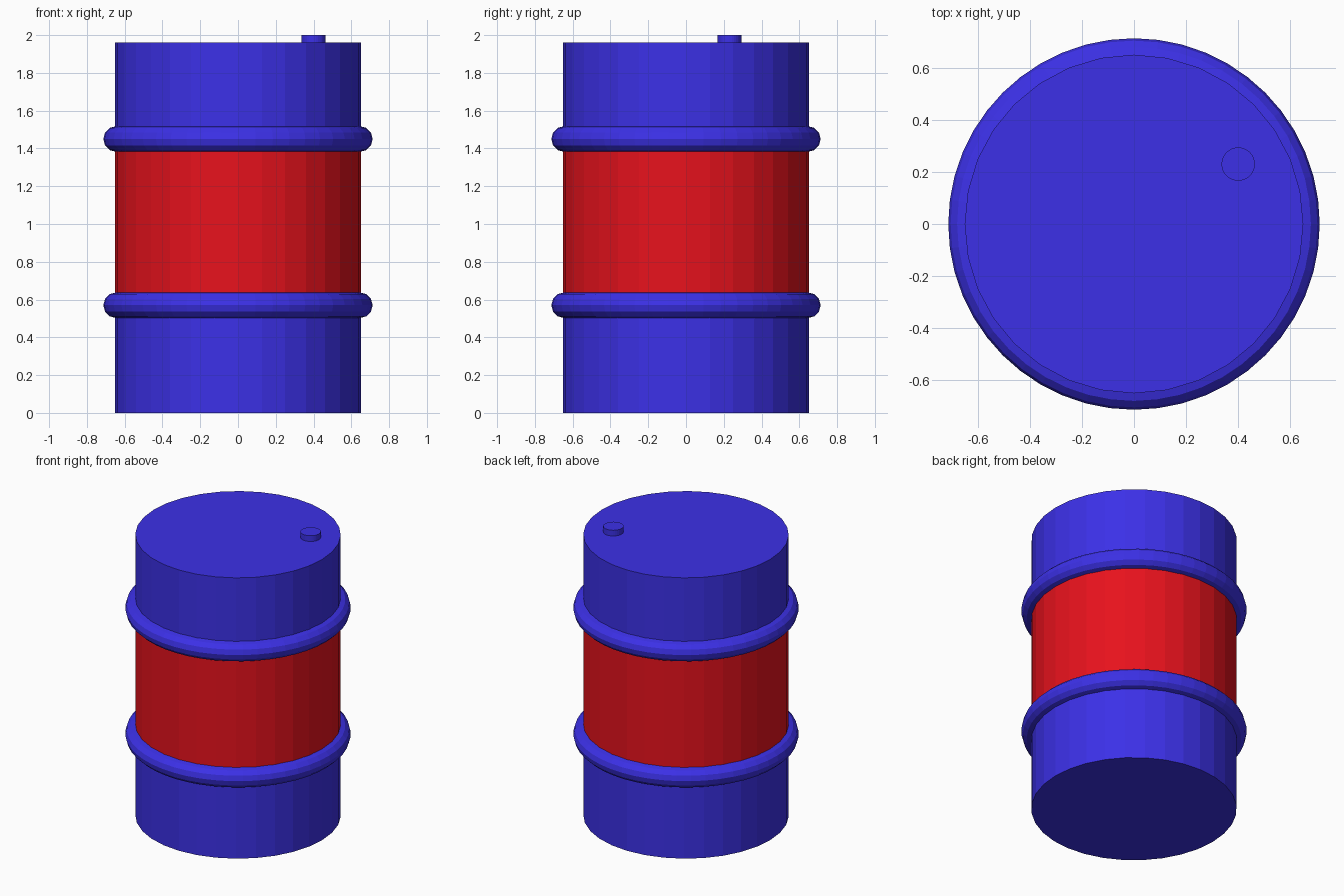
import bpy

if "Cube" in bpy.data.objects:
    bpy.data.objects.remove(bpy.data.objects["Cube"])

RADIUS, TOP = 0.65, 1.96
RING_LOW, RING_HIGH = 0.57, 1.45


def material(name, color):
    mat = bpy.data.materials.new(name)
    mat.diffuse_color = (*color, 1.0)
    mat.use_nodes = True
    mat.node_tree.nodes["Principled BSDF"].inputs["Base Color"].default_value = mat.diffuse_color
    return mat


blue = material("blue_paint", (0.045, 0.03, 0.8))
red = material("red_paint", (0.8, 0.006, 0.012))


def finish(name, mat):
    obj = bpy.context.object
    obj.name = name
    obj.data.materials.append(mat)
    return obj


def cylinder(name, mat, radius, z0, z1, x=0.0, y=0.0, sides=32):
    bpy.ops.mesh.primitive_cylinder_add(
        vertices=sides, radius=radius, depth=z1 - z0,
        location=(x, y, (z0 + z1) / 2))
    return finish(name, mat)


# Drum body: one closed shell, painted red between the two hoops
body = cylinder("drum_body", blue, RADIUS, 0.0, TOP)
body.data.materials.append(red)
half = TOP / 2
bpy.ops.object.mode_set(mode='EDIT')
for z in (RING_LOW, RING_HIGH):
    bpy.ops.mesh.select_all(action='SELECT')
    bpy.ops.mesh.bisect(plane_co=(0, 0, z), plane_no=(0, 0, 1))
bpy.ops.object.mode_set(mode='OBJECT')
for face in body.data.polygons:
    z = face.center.z + half
    face.material_index = int(RING_LOW < z < RING_HIGH)

# Rolling hoops
for name, z in (("lower_hoop", RING_LOW), ("upper_hoop", RING_HIGH)):
    bpy.ops.mesh.primitive_torus_add(
        major_radius=0.645, minor_radius=0.068,
        major_segments=48, minor_segments=12, location=(0, 0, z))
    finish(name, blue)

# Filler cap on the lid
cylinder("filler_cap", blue, 0.064, TOP - 0.02, 2.0, 0.40, 0.23)
